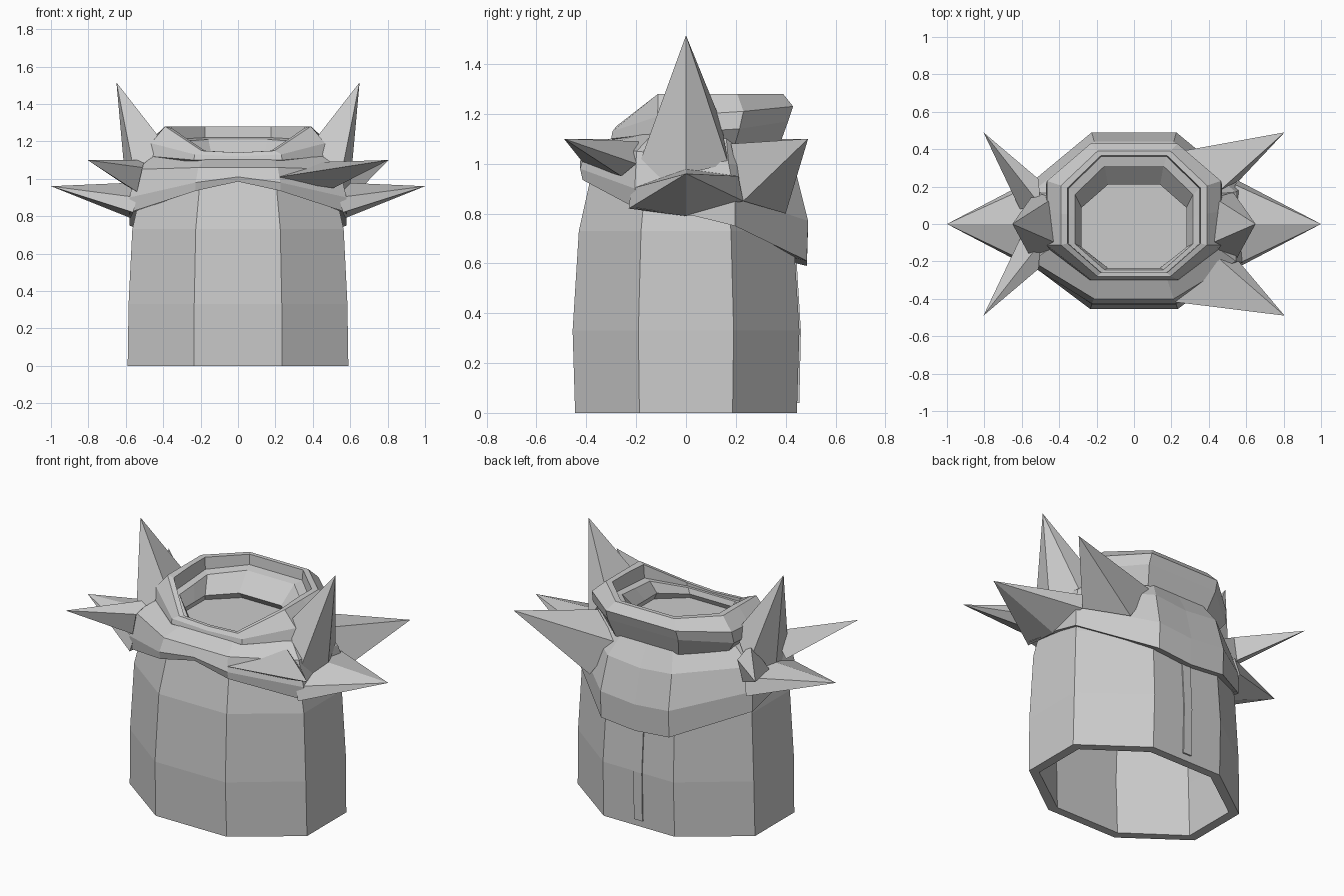
import bpy, bmesh

if "Cube" in bpy.data.objects:
    bpy.data.objects.remove(bpy.data.objects["Cube"])

# One plain colour for the whole model
grey = bpy.data.materials.new("light_grey")
grey.diffuse_color = (0.6, 0.6, 0.6, 1)
grey.use_nodes = True
grey.node_tree.nodes["Principled BSDF"].inputs["Base Color"].default_value = grey.diffuse_color


def finish(name, bm):
    bmesh.ops.remove_doubles(bm, verts=bm.verts, dist=0.0001)
    bmesh.ops.recalc_face_normals(bm, faces=bm.faces)
    me = bpy.data.meshes.new(name)
    bm.to_mesh(me)
    bm.free()
    me.materials.append(grey)
    ob = bpy.data.objects.new(name, me)
    bpy.context.collection.objects.link(ob)
    return ob


def ring(hx, yf, yb, zs, kx=.40, kf=.42, kb=.42):
    """Octagon with centre points on each side (12 points).
    zs runs from front middle, along the side, to back middle."""
    cy, hy = (yf + yb) / 2, (yb - yf) / 2
    half = [(0, -1), (kx, -1), (1, -kf), (1, 0), (1, kb), (kx, 1), (0, 1)]
    if not isinstance(zs, (list, tuple)):
        zs = [zs] * 7
    right = [(x * hx, cy + y * hy, z) for (x, y), z in zip(half, zs)]
    left = [(-x, y, z) for x, y, z in right[-2:0:-1]]
    return right + left


def loft(name, rings, cap_end=False, closed=False):
    bm = bmesh.new()
    vs = [[bm.verts.new(p) for p in r] for r in rings]
    n = len(vs[0])
    pairs = list(zip(vs, vs[1:]))
    if closed:
        pairs.append((vs[-1], vs[0]))
    for a, b in pairs:
        for i in range(n):
            j = (i + 1) % n
            bm.faces.new((a[i], a[j], b[j], b[i]))
    if cap_end:
        bm.faces.new(vs[-1])
    return finish(name, bm)


# Hollow octagonal body, open underneath
outer = [(0, .59, .445), (.33, .585, .455), (.73, .565, .43), (1.0, .505, .37)]
body = [ring(hx, -hy, hy, z) for z, hx, hy in outer]
body += [ring(hx - .055, -hy + .05, hy - .05, z) for z, hx, hy in reversed(outer)]
loft("body", body, closed=True)

# Draped wrap: high at the front, hanging low at the back
low = [.985, .935, .82, .79, .75, .61, .59]
loft("wrap", [ring(*r, kx=.39, kf=.52, kb=.36) for r in (
    (.51, -.36, .40, [z + .02 for z in low]),
    (.58, -.415, .485, low),
    (.58, -.425, .49, [1.01, .98, .90, .89, .87, .77, .75]),
    (.545, -.40, .44, [1.06, 1.06, 1.05, 1.03, 1.0, .97, .95]),
    (.44, -.28, .37, [1.11, 1.11, 1.13, 1.11, 1.10, 1.08, 1.08]),
)])

# Rolled neck collar, dipping at the front, with a stepped lining and a floor
loft("collar", [ring(*r, kx=.5, kf=.5, kb=.45) for r in (
    (.42, -.27, .37, [1.08, 1.08, 1.08, 1.08, 1.07, 1.06, 1.06]),
    (.47, -.30, .41, [1.10, 1.10, 1.12, 1.13, 1.14, 1.17, 1.17]),
    (.465, -.295, .43, [1.12, 1.13, 1.19, 1.20, 1.21, 1.23, 1.23]),
    (.39, -.28, .39, [1.14, 1.15, 1.28, 1.28, 1.28, 1.28, 1.28]),
    (.355, -.26, .365, [1.14, 1.15, 1.27, 1.28, 1.28, 1.28, 1.28]),
    (.35, -.26, .36, [1.13, 1.13, 1.19, 1.20, 1.21, 1.22, 1.22]),
    (.315, -.245, .31, [1.13, 1.13, 1.18, 1.19, 1.20, 1.21, 1.21]),
    (.28, -.235, .21, [1.10, 1.10, 1.11, 1.11, 1.11, 1.115, 1.115]),
    (.30, -.25, .25, 1.07),
)], cap_end=True)


# Spikes: points growing out of the wrap
def spike(name, tip, base, sx=1, sy=1):
    bm = bmesh.new()
    flip = lambda p: (p[0] * sx, p[1] * sy, p[2])
    t = bm.verts.new(flip(tip))
    b = [bm.verts.new(flip(p)) for p in base]
    for i in range(len(b)):
        bm.faces.new((b[i], b[(i + 1) % len(b)], t))
    bm.faces.new(b)
    finish(name, bm)


for side, sx in (("right", 1), ("left", -1)):
    spike("side_spike_" + side, (1, 0, .96),
          [(.56, -.23, .82), (.575, 0, .79), (.56, .23, .85), (.54, .21, .95),
           (.54, 0, .98), (.54, -.22, .90)], sx)
    spike("upper_spike_" + side, (.65, 0, 1.515),
          [(.53, -.22, .91), (.60, 0, .96), (.53, .17, 1.0), (.43, .14, 1.17),
           (.42, -.10, 1.22)], sx)

spike("front_spike_right", (.805, -.49, 1.10),
      [(.16, -.41, 1.0), (.46, -.19, 1.09), (.56, -.20, 1.0), (.51, -.26, .95)])
spike("back_spike_right", (.805, .49, 1.10),
      [(.20, .38, 1.03), (.46, .18, 1.08), (.56, .23, .85), (.36, .40, .80)])
for end, sy in (("front", -1), ("back", 1)):
    spike(end + "_spike_left", (.805, .49, 1.10),
          [(.51, .24, 1.06), (.50, .10, 1.10), (.61, .08, .97), (.54, .23, .93)],
          -1, sy)

# Narrow fastening strip down the back, following the bulge of the body
bm = bmesh.new()
path = [(.04, .455), (.33, .461), (.72, .437)]
rows = [[bm.verts.new((x, y, z)) for x, y in
         ((-.028, yo - .02), (-.028, yo), (.028, yo), (.028, yo - .02))]
        for z, yo in path]
for a, b in zip(rows, rows[1:]):
    for i in range(4):
        j = (i + 1) % 4
        bm.faces.new((a[i], a[j], b[j], b[i]))
bm.faces.new(rows[0])
bm.faces.new(rows[-1])
finish("back_strip", bm)
